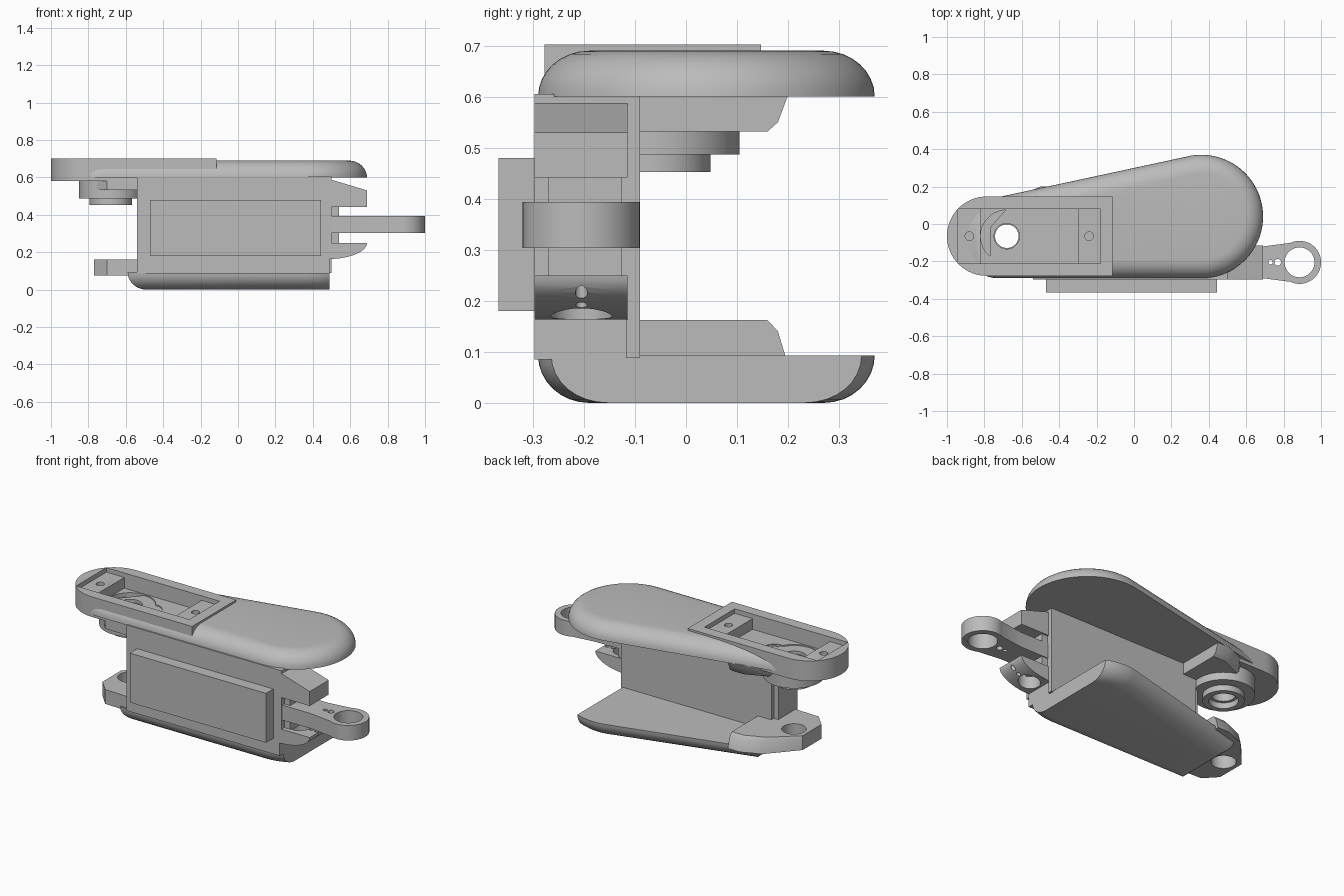
import bpy, bmesh, math
from mathutils import Vector

old = bpy.data.objects.get("Cube")
if old:
    bpy.data.objects.remove(old, do_unlink=True)

grey = bpy.data.materials.new("mid_grey")
grey.use_nodes = True
grey.diffuse_color = (0.5, 0.5, 0.5, 1)
grey.node_tree.nodes["Principled BSDF"].inputs["Base Color"].default_value = (0.5, 0.5, 0.5, 1)


def finish(name, bm):
    bmesh.ops.remove_doubles(bm, verts=bm.verts, dist=1e-5)
    bmesh.ops.recalc_face_normals(bm, faces=bm.faces)
    mesh = bpy.data.meshes.new(name)
    bm.to_mesh(mesh)
    bm.free()
    obj = bpy.data.objects.new(name, mesh)
    bpy.context.collection.objects.link(obj)
    mesh.materials.append(grey)
    return obj


def loft(name, rings):
    """Skin closed rings of equal length and cap both ends."""
    bm = bmesh.new()
    loops = [[bm.verts.new(p) for p in ring] for ring in rings]
    n = len(loops[0])
    for a, b in zip(loops, loops[1:]):
        for i in range(n):
            j = (i + 1) % n
            bm.faces.new((a[i], a[j], b[j], b[i]))
    bm.faces.new(loops[0])
    bm.faces.new(loops[-1])
    return finish(name, bm)


def prism(name, pts, lo, hi, axis="z"):
    place = (lambda p, h: (p[0], p[1], h)) if axis == "z" else (lambda p, h: (p[0], h, p[1]))
    return loft(name, [[place(p, h) for p in pts] for h in (lo, hi)])


def box(name, x0, x1, y0, y1, z0, z1):
    return prism(name, [(x0, y0), (x1, y0), (x1, y1), (x0, y1)], z0, z1)


def hull(circles, inset=0, n=96):
    """Outline wrapped round several circles (x, y, radius)."""
    pts = []
    for i in range(n):
        t = 2 * math.pi * (i + 0.5) / n
        c, s = math.cos(t), math.sin(t)
        x, y, r = max(circles, key=lambda k: k[0] * c + k[1] * s + k[2])
        pts.append((x + (r - inset) * c, y + (r - inset) * s))
    return pts


def disc(name, x, y, r, z0, z1):
    return prism(name, hull([(x, y, r)], n=48), z0, z1)


def cut(obj, *cutters):
    """Subtract each cutter, then discard it."""
    for c in cutters:
        c.hide_render = True
        mod = obj.modifiers.new("cut", "BOOLEAN")
        mod.operation, mod.solver, mod.object = "DIFFERENCE", "EXACT", c
        bpy.context.view_layer.objects.active = obj
        bpy.ops.object.modifier_apply(modifier=mod.name)
        bpy.data.objects.remove(c, do_unlink=True)


TEARDROP = [(-0.72, -0.075, 0.215), (0.36, 0.04, 0.33)]
HX, HY = -0.68, -0.065      # mounting hole centre


def shell(name, z_rim, z_flat, left=-2):
    """Teardrop cover whose edge rounds over from rim to flat face."""
    rings = []
    for i in range(9):
        a = math.pi / 2 * i / 8
        e = 0.1 * (1 - math.cos(a))
        z = z_rim + (z_flat - z_rim) * math.sin(a)
        rings.append([(max(x, left + e), y, z) for x, y in hull(TEARDROP, e)])
    return loft(name, rings)


def pocket_cutters():
    return (box("pocket", -0.82, -0.30, -0.21, 0.08, 0.61, 0.8),
            box("ledge_recess", -0.94, -0.18, -0.21, 0.08, 0.675, 0.8),
            disc("screw_hole_a", -0.88, HY, 0.023, 0.62, 0.8),
            disc("screw_hole_b", -0.24, HY, 0.023, 0.62, 0.8),
            disc("key_recess", HX, HY, 0.14, 0.585, 0.7),
            disc("key_side", -0.55, HY, 0.07, 0.585, 0.7),
            disc("through_hole", HX, HY, 0.063, 0.3, 0.9))


# Top cover and the pocketed mounting flange
top_cover = shell("top_cover", 0.60, 0.69)
cut(top_cover, *pocket_cutters())
flange_outline = [(-0.115, -0.277), (-0.115, 0.147)] + [
    (-0.788 + 0.212 * math.cos(t), HY + 0.212 * math.sin(t))
    for t in (math.pi * (0.5 + i / 32) for i in range(33))]
flange = prism("mounting_flange", flange_outline, 0.58, 0.702)
# the flange only hangs below the cover rim at its free end
cut(flange, box("rim_relief", -0.42, 0, -0.4, 0.3, 0.5, 0.601), *pocket_cutters())

# Stepped boss below the flange
boss = disc("hole_boss", HX, HY, 0.17, 0.487, 0.585)
cut(boss, disc("hole", HX, HY, 0.063, 0.3, 0.9))
collar = disc("boss_collar", HX, HY, 0.113, 0.452, 0.49)
cut(collar, disc("hole", HX, HY, 0.08, 0.3, 0.9))

# Bottom cover, cut square at its right end
bottom_cover = shell("bottom_cover", 0.093, 0.0, left=-0.59)
cut(bottom_cover, box("end_cut", 0.488, 1, -1, 1, -1, 1))

# Matching upper and lower tabs at the hole end
TAB = [(-0.42, -0.285), (-0.70, -0.275), (-0.77, -0.20), (-0.77, -0.02),
       (-0.62, 0.15), (-0.5, 0.2), (-0.42, 0.2)]


def tab(name, z_wide, z_narrow):
    rings = []
    for f, e in ((0, 0), (0.75, 0.02), (1, 0.04)):
        z = z_wide + (z_narrow - z_wide) * f
        rings.append([(x, y - e if y > 0.1 else y, z) for x, y in TAB])
    obj = loft(name, rings)
    cut(obj, disc("hole", HX, HY, 0.068, -0.5, 1))
    return obj


tab("lower_tab", 0.075, 0.162)
tab("upper_tab", 0.603, 0.532)

# Upright body, back wall and front panel
prism("body", [(-0.54, 0.085), (0.488, 0.085), (0.488, 0.25), (0.5, 0.25),
               (0.5, 0.605), (-0.54, 0.605)], -0.297, -0.115, "y")
box("back_wall", -0.51, 0.5, -0.118, -0.09, 0.088, 0.605)
box("front_panel", -0.47, 0.445, -0.367, -0.29, 0.18, 0.48)

# Right end: upper block, lower curved bracket and centre post
prism("upper_end_block", [(0.45, 0.602), (0.69, 0.53), (0.69, 0.442), (0.45, 0.442)],
      -0.297, -0.115, "y")
bracket_pts = [(0.45, 0.25), (0.45, 0.163)] + [
    (0.48 + 0.21 * math.sin(t), 0.25 - 0.087 * math.cos(t))
    for t in (math.pi / 2 * i / 12 for i in range(13))]
bracket = prism("lower_bracket", bracket_pts, -0.297, -0.115, "y")
for hx, hr in ((0.56, 0.06), (0.635, 0.011), (0.672, 0.012)):
    cut(bracket, disc("hole", hx, -0.205, hr, 0.1, 0.4))
box("centre_post", 0.48, 0.54, -0.27, -0.125, 0.24, 0.455)

# Ring lug on a tapering arm
lug = prism("ring_lug", [(0.49, -0.29), (0.69, -0.29)] + [
    (0.885 + 0.115 * math.cos(t), -0.205 + 0.115 * math.sin(t))
    for t in (math.radians(-115 + 230 * i / 40) for i in range(41))]
    + [(0.69, -0.12), (0.49, -0.12)], 0.303, 0.394)
for hx, hr in ((0.885, 0.08), (0.768, 0.018), (0.73, 0.012)):
    cut(lug, disc("hole", hx, -0.205, hr, 0.2, 0.5))

# Smooth curved surfaces, keep hard edges
for obj in bpy.context.collection.objects:
    if obj.type == "MESH" and obj.data.materials and obj.data.materials[0] == grey:
        bpy.ops.object.select_all(action="DESELECT")
        obj.select_set(True)
        bpy.context.view_layer.objects.active = obj
        bpy.ops.object.shade_smooth_by_angle(angle=math.radians(30))
